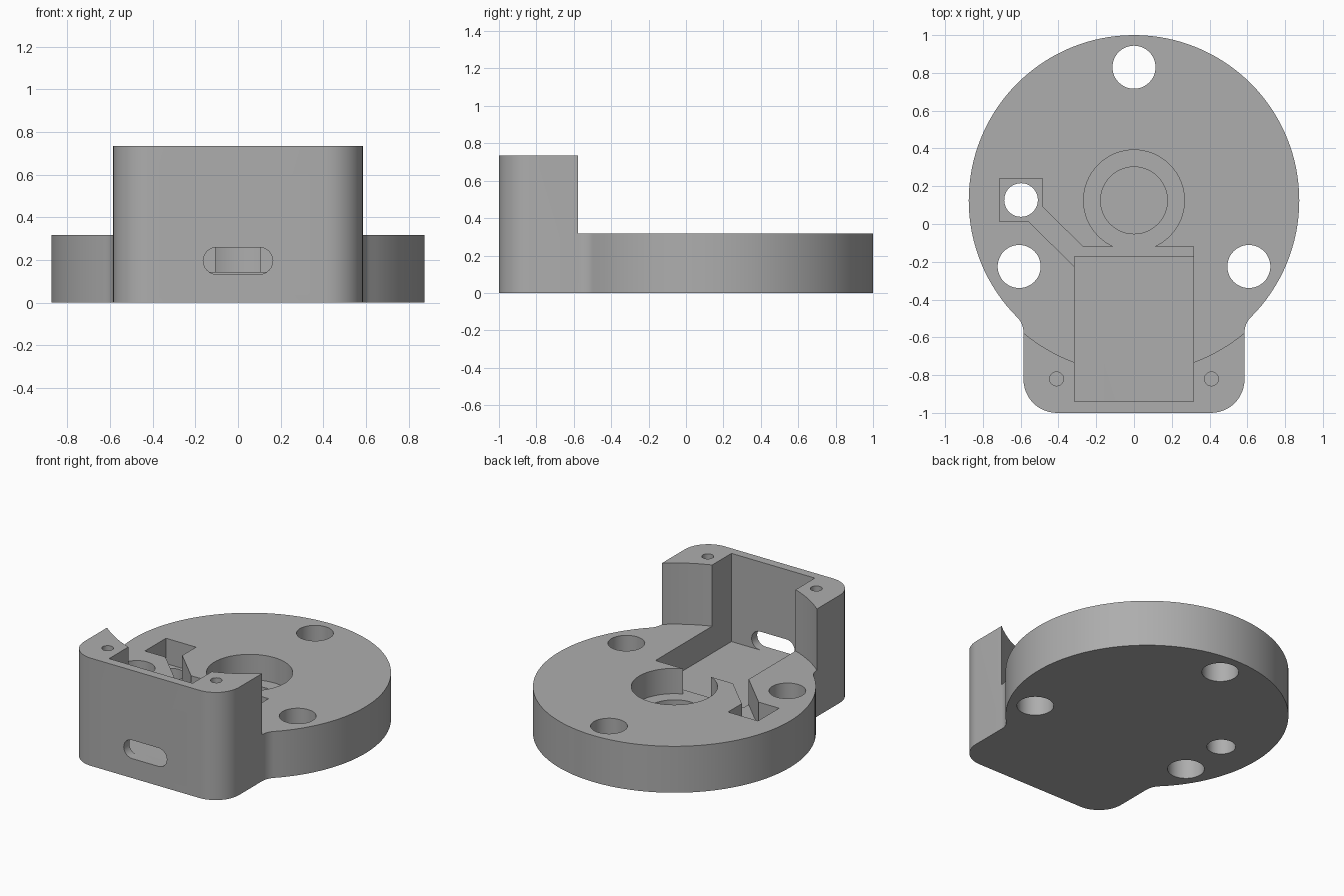
import bpy, bmesh
from math import cos, sin, pi, radians, atan2, hypot

cube = bpy.data.objects.get("Cube")
if cube:
    bpy.data.objects.remove(cube, do_unlink=True)

grey = bpy.data.materials.new("plain grey")
grey.use_nodes = True
colour = (0.42, 0.42, 0.42, 1)
grey.diffuse_color = colour
grey.node_tree.nodes["Principled BSDF"].inputs["Base Color"].default_value = colour

DISC_Y, DISC_R = 0.125, 0.875
HALF_W, HEIGHT, DISC_TOP = 0.585, 0.735, 0.317
FLOOR, STEP = 0.133, 0.144


def arc(cx, cy, r, a0, a1, n):
    """Points along an arc, angles in radians."""
    return [(cx + r * cos(a0 + (a1 - a0) * i / n),
             cy + r * sin(a0 + (a1 - a0) * i / n)) for i in range(n + 1)]


def circle(cx, cy, r, n=48):
    return arc(cx, cy, r, 0, 2 * pi, n)[:-1]


def rect(x0, x1, y0, y1):
    return [(x0, y0), (x1, y0), (x1, y1), (x0, y1)]


def prism(name, outline, z0, z1, upright=False):
    """Extrude an outline along z, or along y when upright."""
    bm = bmesh.new()
    place = (lambda u, v: (u, z0, v)) if upright else (lambda u, v: (u, v, z0))
    face = bm.faces.new([bm.verts.new(place(u, v)) for u, v in outline])
    grown = bmesh.ops.extrude_face_region(bm, geom=[face])["geom"]
    shift = (0, z1 - z0, 0) if upright else (0, 0, z1 - z0)
    bmesh.ops.translate(bm, vec=shift,
                        verts=[g for g in grown if isinstance(g, bmesh.types.BMVert)])
    bmesh.ops.recalc_face_normals(bm, faces=bm.faces)
    mesh = bpy.data.meshes.new(name)
    bm.to_mesh(mesh)
    bm.free()
    mesh.materials.append(grey)
    obj = bpy.data.objects.new(name, mesh)
    bpy.context.collection.objects.link(obj)
    return obj


# Outline: rounded front block, blended into the disc by concave fillets
fillet_r, fillet_y = 0.115, -0.575
fillet_x = HALF_W + fillet_r
meet = atan2(fillet_y - DISC_Y, fillet_x)
corner = 0.177
right_half = arc(HALF_W - corner, -1 + corner, corner, -pi / 2, 0, 12)
right_half += arc(fillet_x, fillet_y, fillet_r, pi, meet + pi, 8)
right_half += arc(0, DISC_Y, DISC_R, meet, pi / 2, 48)[1:]
left_half = [(-x, y) for x, y in reversed(right_half[:-1])]
body = prism("motor_mount_body", right_half + left_half, 0, HEIGHT)

# Everything that is cut away
top = HEIGHT + 0.1
cutters = [
    prism("disc_clearance", circle(0, DISC_Y, hypot(HALF_W, 0.7) + 0.001, 128), DISC_TOP, top),
    prism("main_pocket", rect(-0.315, 0.315, -0.94, -0.173), FLOOR, top),
    prism("pocket_step", rect(-0.315, 0.315, -0.3, -0.12), STEP, top),
    prism("centre_bore", circle(0, DISC_Y, 0.267, 64), STEP, top),
    prism("centre_recess", circle(0, DISC_Y, 0.177), 0.06, top),
    prism("wire_pocket", rect(-0.712, -0.485, 0.013, 0.24), STEP, top),
    prism("wire_hole", circle(-0.598, 0.127, 0.089), -0.1, top),
    prism("wire_channel",
          [(-0.6, 0.055), (-0.25, -0.29), (-0.25, -0.14), (-0.55, 0.155)], STEP, top),
]
for x, y in ((0, 0.83), (0.608, -0.225), (-0.608, -0.225)):
    cutters.append(prism("mounting_hole", circle(x, y, 0.114), -0.1, top))
for x in (-0.41, 0.41):
    cutters.append(prism("screw_hole", circle(x, -0.82, 0.037, 24), HEIGHT - 0.3, top))

# Rounded cable slot through the front wall
slot_r, slot_z = 0.063, 0.196
slot = arc(0.1, slot_z, slot_r, -pi / 2, pi / 2, 12)
slot += arc(-0.1, slot_z, slot_r, pi / 2, 3 * pi / 2, 12)
cutters.append(prism("cable_slot", slot, -1.1, -0.9, upright=True))

bpy.ops.object.select_all(action="DESELECT")
bpy.context.view_layer.objects.active = body
body.select_set(True)
for cutter in cutters:
    cutter.hide_render = True
    mod = body.modifiers.new(cutter.name, "BOOLEAN")
    mod.operation, mod.solver, mod.object = "DIFFERENCE", "EXACT", cutter
    bpy.ops.object.modifier_apply(modifier=mod.name)
    bpy.data.objects.remove(cutter, do_unlink=True)

bpy.ops.object.shade_smooth_by_angle(angle=radians(30))
